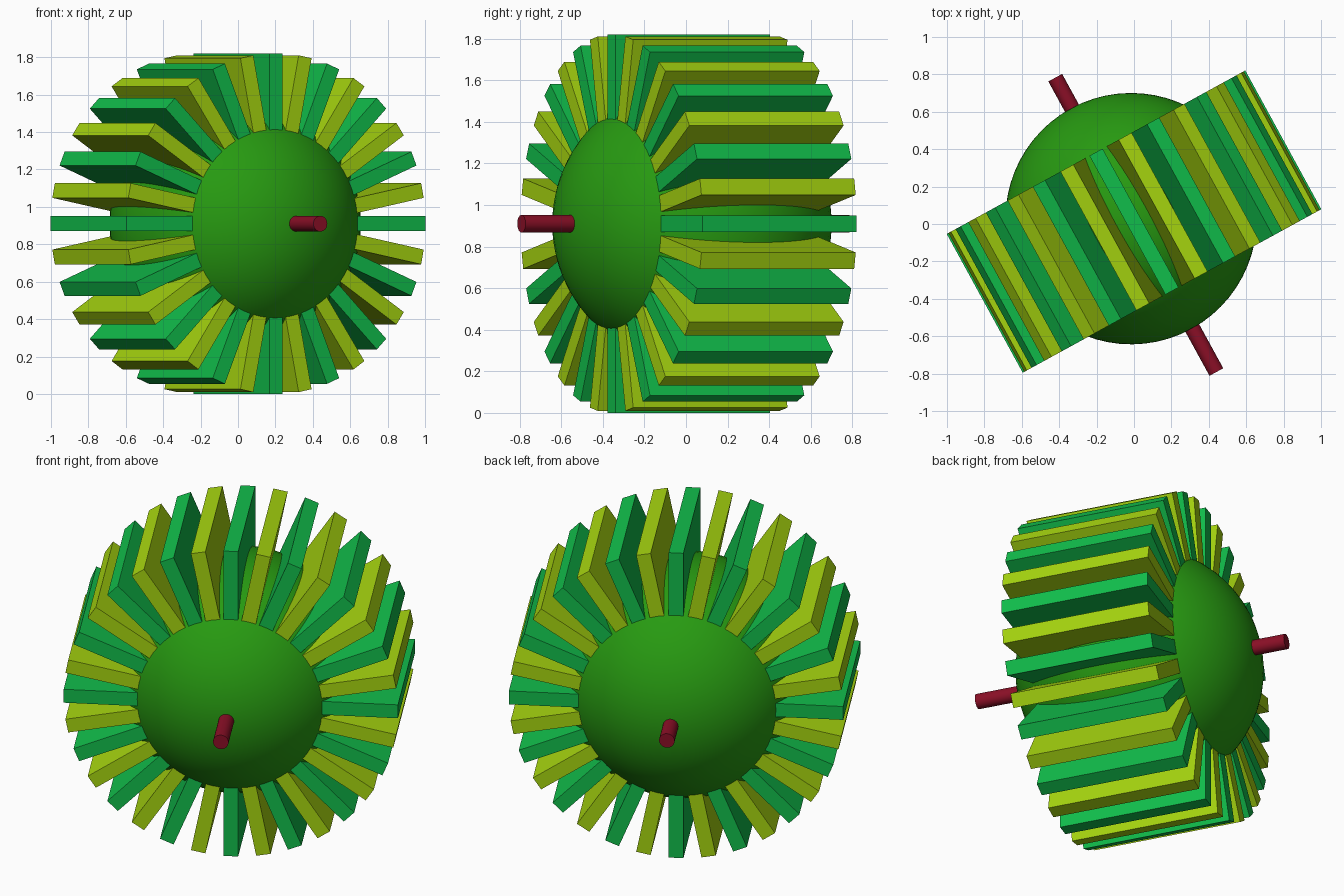
import bpy, bmesh, math
from mathutils import Matrix

if "Cube" in bpy.data.objects:
    bpy.data.objects.remove(bpy.data.objects["Cube"])

BLADES = 32
OUTER, INNER = 0.91, 0.45      # blade radial extent
WIDTH, THICK = 0.846, 0.08     # blade length along the axle, thickness

# wheel frame: axle along local y, turned about z
FRAME = Matrix.Translation((0, 0.013, 0.91)) @ Matrix.Rotation(math.radians(28.7), 4, 'Z')


def material(name, rgb):
    lin = [((c / 255 + 0.055) / 1.055) ** 2.4 if c > 10 else c / 255 / 12.92 for c in rgb]
    m = bpy.data.materials.new(name)
    m.diffuse_color = (*lin, 1)
    m.use_nodes = True
    m.node_tree.nodes["Principled BSDF"].inputs["Base Color"].default_value = m.diffuse_color
    return m


green = material("emerald_green", (17, 190, 75))
lime = material("lime_yellow", (165, 212, 15))
leaf = material("leaf_green", (39, 154, 17))
maroon = material("maroon", (138, 15, 38))


def add_object(name, bm, mat, smooth=False):
    bm.transform(FRAME)
    mesh = bpy.data.meshes.new(name)
    bm.to_mesh(mesh)
    bm.free()
    mesh.materials.append(mat)
    ob = bpy.data.objects.new(name, mesh)
    bpy.context.collection.objects.link(ob)
    if smooth:
        bpy.ops.object.select_all(action='DESELECT')
        ob.select_set(True)
        bpy.context.view_layer.objects.active = ob
        bpy.ops.object.shade_smooth_by_angle(angle=math.radians(35))
    return ob


# radial blades, alternating colours
size = Matrix.Diagonal((OUTER - INNER, WIDTH, THICK, 1))
for name, mat, start in (("green_blades", green, 0), ("lime_blades", lime, 1)):
    bm = bmesh.new()
    for i in range(start, BLADES, 2):
        turn = Matrix.Rotation(math.tau * i / BLADES, 4, 'Y')
        out = Matrix.Translation(((OUTER + INNER) / 2, 0, 0))
        bmesh.ops.create_cube(bm, size=1, matrix=turn @ out @ size)
    add_object(name, bm, mat)

# round hub, slightly towards the back
bm = bmesh.new()
bmesh.ops.create_uvsphere(bm, u_segments=64, v_segments=32, radius=0.672,
                          matrix=Matrix.Translation((-0.006, 0.021, 0)) @ Matrix.Rotation(math.pi / 2, 4, 'X'))
add_object("hub_sphere", bm, leaf, smooth=True)

# axle through the hub
bm = bmesh.new()
bmesh.ops.create_cone(bm, cap_ends=True, segments=32, radius1=0.042, radius2=0.042, depth=1.794,
                      matrix=Matrix.Translation((0, -0.02, 0)) @ Matrix.Rotation(math.pi / 2, 4, 'X'))
add_object("axle", bm, maroon, smooth=True)
